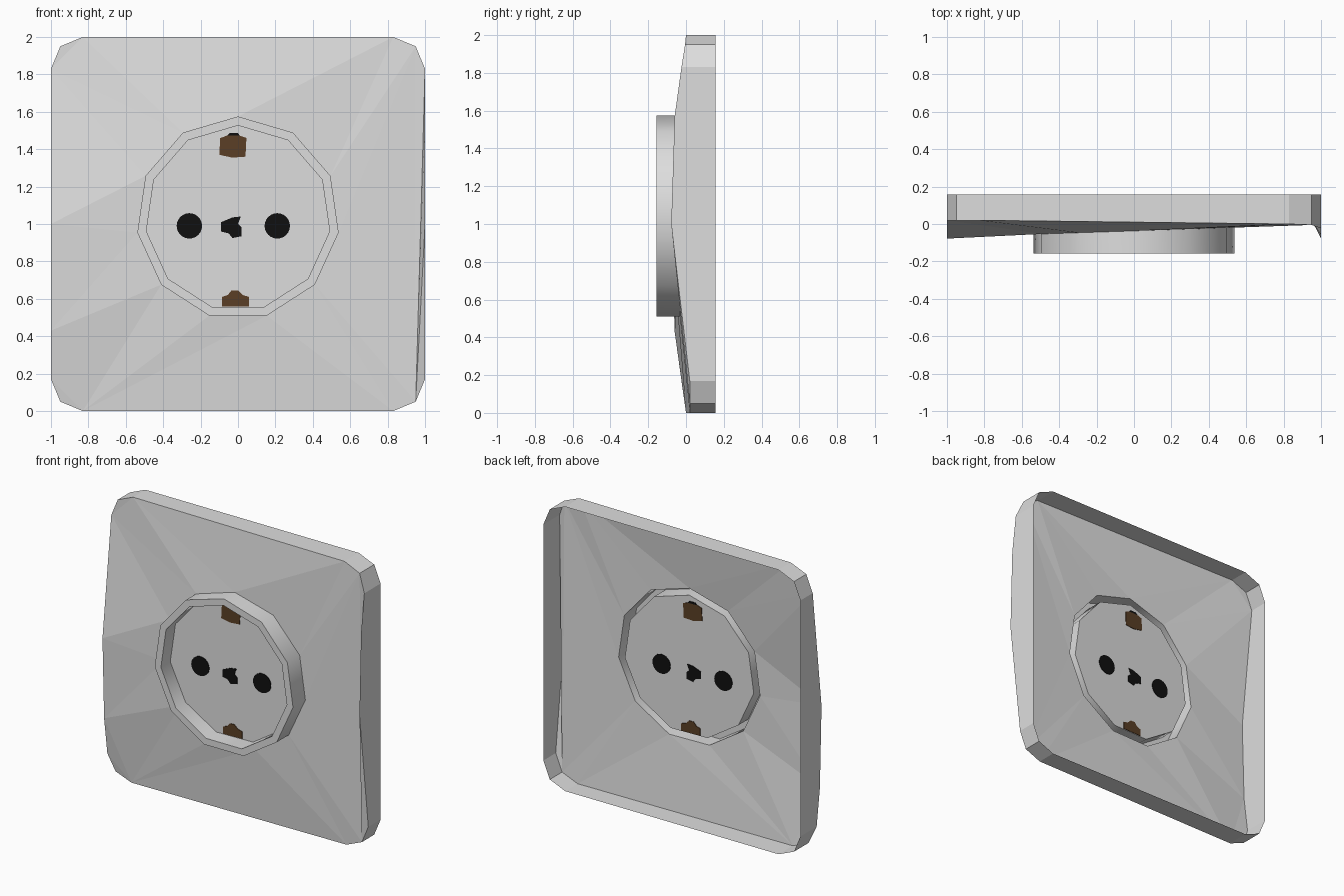
import bpy, bmesh, math
from mathutils import Vector

if "Cube" in bpy.data.objects:
    bpy.data.objects.remove(bpy.data.objects["Cube"])


def material(name, rgb):
    m = bpy.data.materials.new(name)
    m.diffuse_color = (*rgb, 1)
    m.use_nodes = True
    m.node_tree.nodes["Principled BSDF"].inputs["Base Color"].default_value = m.diffuse_color
    return m


GREY = material("light_grey", (0.73, 0.73, 0.73))
BROWN = material("brown_metal", (0.105, 0.05, 0.019))
BLACK = material("black_hole", (0.005, 0.005, 0.005))


def finish(bm, name, mat):
    bmesh.ops.recalc_face_normals(bm, faces=bm.faces)
    me = bpy.data.meshes.new(name)
    bm.to_mesh(me)
    bm.free()
    ob = bpy.data.objects.new(name, me)
    me.materials.append(mat)
    bpy.context.collection.objects.link(ob)
    return ob


def seat_y(x):
    """Slightly tilted plane in which the socket sits."""
    return -0.037 + 0.033 * x


def polygon(n, r, cx=0, cz=1.0315):
    return [(cx + r * math.sin(2 * math.pi * i / n),
             cz + r * math.cos(2 * math.pi * i / n)) for i in range(n)]


def loop_edges(bm, verts):
    return [bm.edges.new((verts[i - 1], verts[i])) for i in range(len(verts))]


def strip(bm, a, b):
    for i in range(len(a)):
        bm.faces.new((a[i - 1], a[i], b[i], b[i - 1]))


OUTER, INNER = polygon(11, 0.5435), polygon(11, 0.495)

# Cover plate: open-backed shell, sides bulge forward, half outline turned 180 degrees
half = [(0.83, 0.02, 0), (0.95, 0.02, 0.05), (1, 0.02, 0.17), (1, -0.078, 1),
        (1, -0.06, 1.57), (1, -0.024, 1.83), (0.95, -0.005, 1.95), (0.83, 0, 2)]
outline = half + [(-x, y, 2 - z) for x, y, z in half]
bm = bmesh.new()
front = [bm.verts.new(p) for p in outline]
back = [bm.verts.new((x, 0.157, z)) for x, y, z in outline]
strip(bm, front, back)

# narrow flap along the right edge
flap = front[1:7]
for i in range(1, 5):
    bm.faces.new((flap[0], flap[i], flap[i + 1]))

# front face with a hole for the socket
hole = [bm.verts.new((x, seat_y(x), z)) for x, z in OUTER]
rim = front[6:] + front[:2]
edges = loop_edges(bm, hole)
for i in range(len(rim)):
    pair = (rim[i - 1], rim[i])
    edges.append(bm.edges.get(pair) or bm.edges.new(pair))
bmesh.ops.triangle_fill(bm, use_beauty=True, use_dissolve=False,
                        edges=edges, normal=Vector((0, -1, 0)))
finish(bm, "cover_plate", GREY)

# Raised socket collar: outer wall, rim, inner wall and recessed floor
bm = bmesh.new()
rings = [[bm.verts.new((x, seat_y(x) if y is None else y, z)) for x, z in prof]
         for prof, y in ((OUTER, None), (OUTER, -0.157), (INNER, -0.157), (INNER, None))]
for a, b in zip(rings, rings[1:]):
    strip(bm, a, b)
bm.faces.new(rings[-1])
collar = finish(bm, "socket_collar", GREY)
bpy.context.view_layer.objects.active = collar
collar.select_set(True)
bpy.ops.object.shade_smooth_by_angle(angle=math.radians(40))


# Thin plates showing on both sides of the socket floor
def plate(name, pts, mat, t=0.004):
    bm = bmesh.new()
    a, b = ([bm.verts.new((x, seat_y(x) + s * t, z)) for x, z in pts] for s in (-1, 1))
    strip(bm, a, b)
    bm.faces.new(a)
    bm.faces.new(b)
    finish(bm, name, mat)


plate("left_pin_hole", polygon(24, 0.068, -0.26, 0.99), BLACK)
plate("right_pin_hole", polygon(24, 0.068, 0.21, 0.99), BLACK)
plate("centre_screw", [(-0.09, 0.96), (-0.05, 0.95), (-0.03, 0.925), (0.02, 0.935),
                       (0.02, 0.98), (0, 1.0), (0.015, 1.04), (-0.03, 1.035),
                       (-0.09, 1.01)], BLACK)
plate("top_contact", [(-0.1, 1.37), (-0.03, 1.355), (0.04, 1.36), (0.045, 1.46),
                      (0.01, 1.472), (-0.06, 1.472), (-0.095, 1.46)], BROWN)
plate("top_contact_gap", [(-0.06, 1.472), (0.01, 1.472), (0, 1.486), (-0.045, 1.486)], BLACK)
plate("bottom_contact", [(-0.085, 0.56), (0.06, 0.56), (0.06, 0.61), (0.025, 0.62),
                         (0, 0.645), (-0.035, 0.645), (-0.055, 0.62), (-0.085, 0.61)], BROWN)
